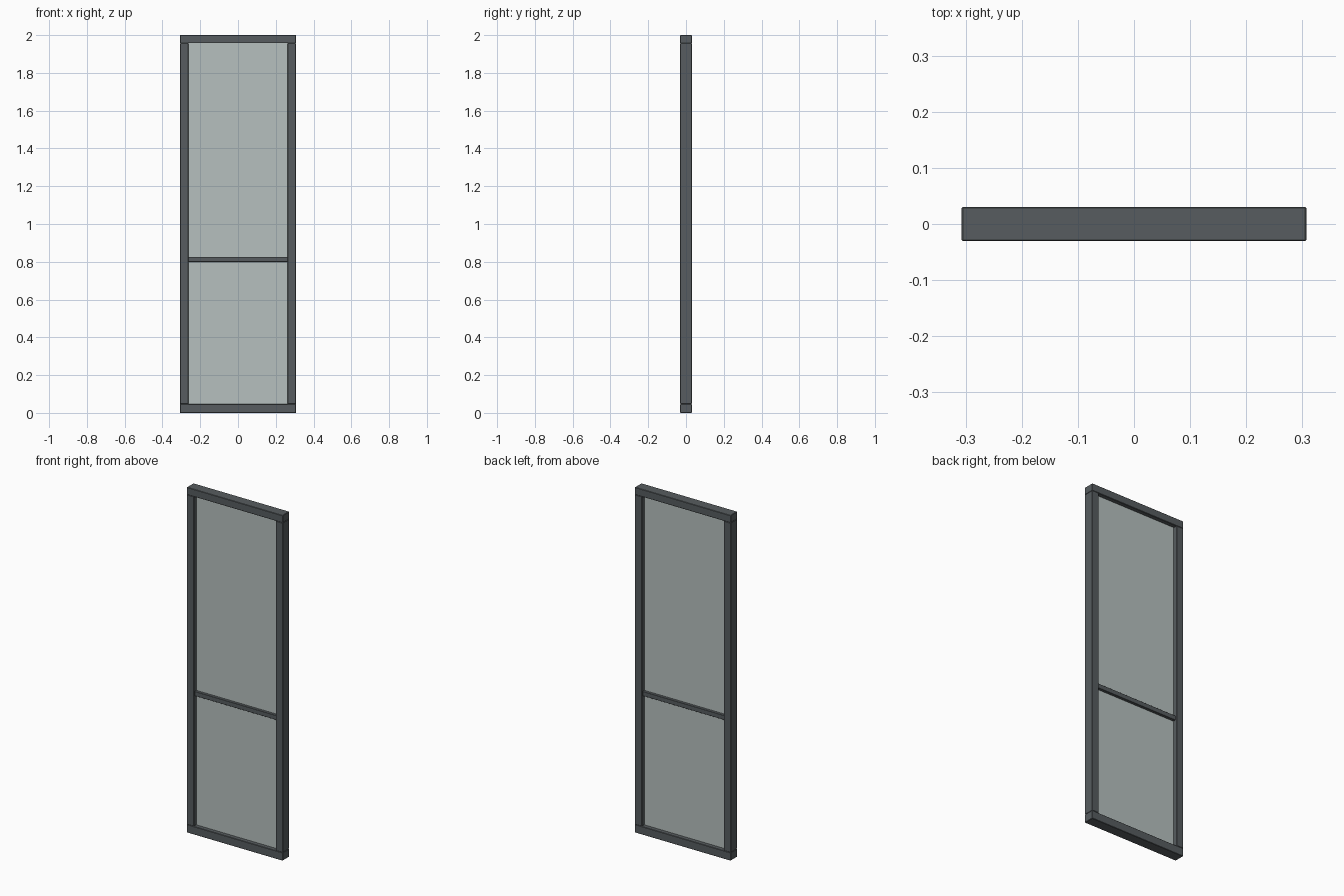
import bpy

if "Cube" in bpy.data.objects:
    bpy.data.objects.remove(bpy.data.objects["Cube"])


def material(name, rgb):
    m = bpy.data.materials.new(name)
    m.diffuse_color = (*rgb, 1)
    m.use_nodes = True
    m.node_tree.nodes["Principled BSDF"].inputs["Base Color"].default_value = m.diffuse_color
    return m


FRAME = material("dark grey metal", (0.095, 0.108, 0.115))
GLASS = material("pale grey glass", (0.47, 0.53, 0.52))

W, D, H = 0.307, 0.0305, 2.0      # half width, half depth, height
IN, LOW, HIGH = 0.262, 0.047, 1.957  # opening limits


def box(name, x0, x1, y, z0, z1, mat, bevel=0.0):
    bpy.ops.mesh.primitive_cube_add(size=1, location=((x0 + x1) / 2, 0, (z0 + z1) / 2))
    o = bpy.context.object
    o.name = name
    o.scale = (x1 - x0, 2 * y, z1 - z0)
    bpy.ops.object.transform_apply(location=False, rotation=False, scale=True)
    o.data.materials.append(mat)
    if bevel:
        b = o.modifiers.new("edge", 'BEVEL')
        b.width, b.segments = bevel, 1
    return o


# Outer frame: full-width rails with stiles between them
box("bottom_rail", -W, W, D, 0, LOW, FRAME, 0.002)
box("top_rail", -W, W, D, HIGH, H, FRAME, 0.002)
for side, name in ((-1, "left_stile"), (1, "right_stile")):
    a, b = sorted((side * IN, side * W))
    box(name, a, b, D, LOW, HIGH, FRAME, 0.002)

# Crossbar and the two panes
box("crossbar", -IN, IN, 0.022, 0.80, 0.826, FRAME, 0.001)
box("lower_pane", -IN, IN, 0.006, LOW, 0.80, GLASS)
box("upper_pane", -IN, IN, 0.006, 0.826, HIGH, GLASS)
